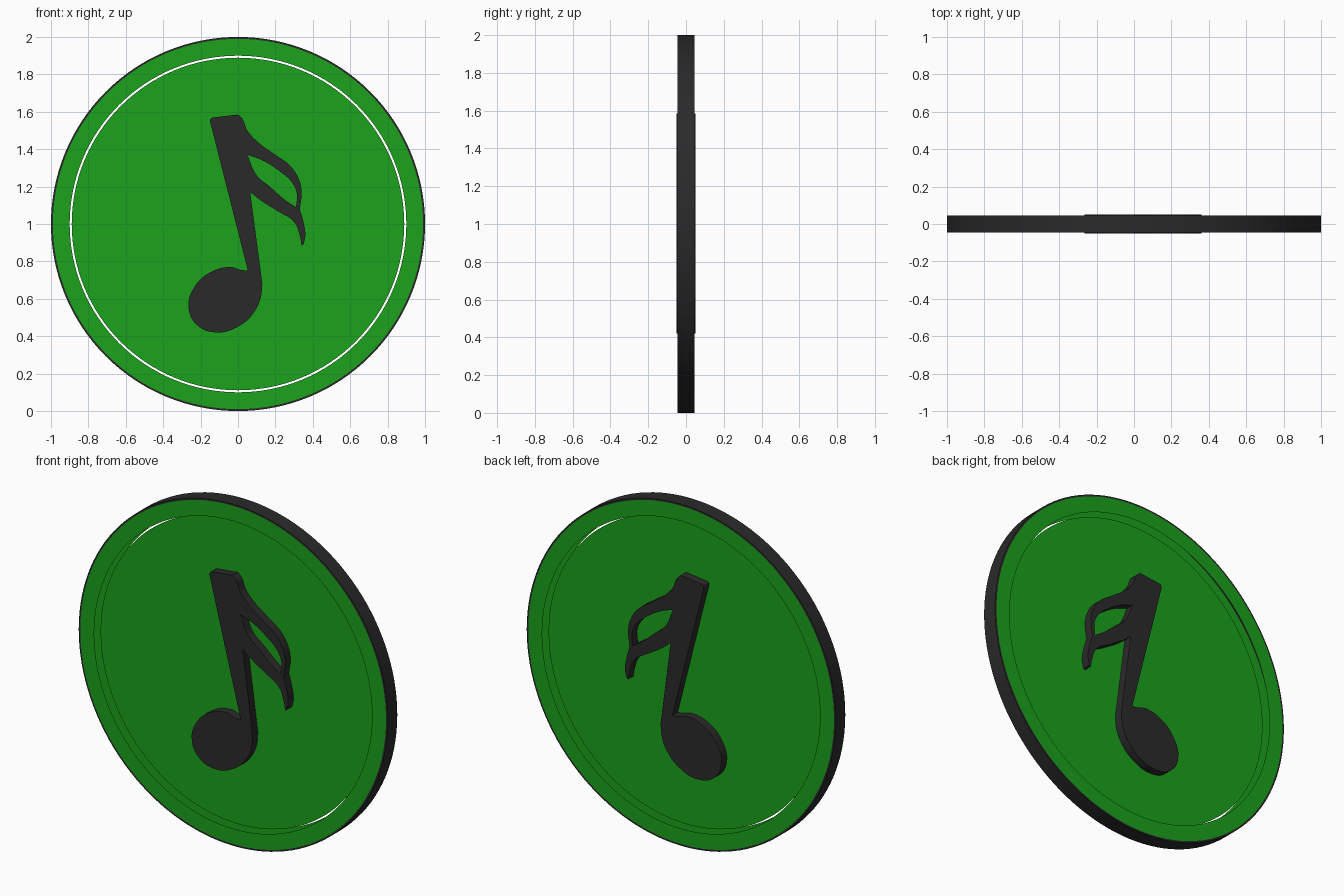
import bpy
import bmesh
from math import pi
from mathutils import Matrix, Vector

default_cube = bpy.data.objects.get("Cube")
if default_cube:
    bpy.data.objects.remove(default_cube, do_unlink=True)


def make_material(name, red, green, blue):
    material = bpy.data.materials.new(name)
    material.use_nodes = True
    colour = (red, green, blue, 1)
    material.diffuse_color = colour
    material.node_tree.nodes["Principled BSDF"].inputs["Base Color"].default_value = colour
    return material


def add_object(name, mesh, *materials):
    for material in materials:
        mesh.materials.append(material)
    obj = bpy.data.objects.new(name, mesh)
    bpy.context.collection.objects.link(obj)
    bpy.ops.object.select_all(action="DESELECT")
    obj.select_set(True)
    bpy.context.view_layer.objects.active = obj
    bpy.ops.object.shade_smooth_by_angle()
    return obj


leaf_green = make_material("leaf_green", 0.011, 0.36, 0.011)
charcoal = make_material("charcoal", 0.023, 0.023, 0.023)

SEGMENTS = 128
CENTRE = Vector((0, 0, 1))
STAND_UP = Matrix.Rotation(pi / 2, 4, "X")

# Outer ring: two green bands joined by a charcoal rim, open on the inside
HALF = 0.045
INNER, RIM, OUTER = 0.9, 0.99, 1.0
profile = [(INNER, -HALF), (RIM, -HALF), (OUTER, -HALF),
           (OUTER, HALF), (RIM, HALF), (INNER, HALF)]
bm = bmesh.new()
verts = [bm.verts.new((r, y, 0)) for r, y in profile]
edges = [bm.edges.new(pair) for pair in zip(verts, verts[1:])]
bmesh.ops.spin(bm, geom=verts + edges, cent=(0, 0, 0), axis=(0, 1, 0),
               angle=2 * pi, steps=SEGMENTS, use_merge=True)
bmesh.ops.remove_doubles(bm, verts=bm.verts, dist=0.0001)
bmesh.ops.recalc_face_normals(bm, faces=bm.faces)
for face in bm.faces:
    middle = face.calc_center_median()
    face.material_index = int(Vector((middle.x, middle.z)).length > RIM)
bmesh.ops.translate(bm, verts=bm.verts, vec=CENTRE)
ring_mesh = bpy.data.meshes.new("outer_ring")
bm.to_mesh(ring_mesh)
bm.free()
add_object("outer_ring", ring_mesh, leaf_green, charcoal)

# Thin inner disc, separated from the ring by a narrow open gap
bm = bmesh.new()
bmesh.ops.create_cone(bm, cap_ends=True, segments=SEGMENTS, radius1=0.889,
                      radius2=0.889, depth=0.002,
                      matrix=Matrix.Translation(CENTRE) @ STAND_UP)
disc_mesh = bpy.data.meshes.new("inner_disc")
bm.to_mesh(disc_mesh)
bm.free()
add_object("inner_disc", disc_mesh, leaf_green)

# Musical note outline in hundredths of a unit; "c" marks a sharp corner
note_outline = [
    # stem top
    (-15, 155, "c"), (-14.5, 156.5), (-13, 157, "c"), (0, 158.5, "c"), (2.5, 156),
    # upper flag, then lower flag tip
    (5, 150), (11, 143.5), (20, 137), (28, 131), (32.5, 124), (34, 117),
    (33, 108, "c"), (35, 101), (36, 94), (35, 89, "c"), (34, 88.5, "c"),
    (33, 94), (30, 101), (21, 107), (13, 112), (6.5, 117, "c"),
    # note head
    (13, 68, "c"), (12, 60), (8, 52), (1.5, 46), (-10.5, 42), (-22, 46),
    (-26.5, 56), (-23.5, 66), (-16, 73.5), (-4, 77), (1.5, 75.5), (5.3, 75, "c"),
]
flag_hole = [
    (5, 137, "c"), (13, 134), (22.5, 128), (29, 122), (31.5, 116),
    (31, 109, "c"), (25, 113), (17, 120), (10, 126),
]


def add_spline(curve, points):
    spline = curve.splines.new("BEZIER")
    spline.bezier_points.add(len(points) - 1)
    spline.use_cyclic_u = True
    for knot, (x, z, *corner) in zip(spline.bezier_points, points):
        knot.co = (x / 100, z / 100, 0)
        kind = "VECTOR" if corner else "AUTO"
        knot.handle_left_type = knot.handle_right_type = kind


# Note is extruded through the disc so it stands proud on both sides
curve = bpy.data.curves.new("note_curve", "CURVE")
curve.dimensions = "2D"
curve.fill_mode = "BOTH"
curve.extrude = 0.05
curve.resolution_u = 6
add_spline(curve, note_outline)
add_spline(curve, flag_hole)
helper = bpy.data.objects.new("note_curve", curve)
bpy.context.collection.objects.link(helper)
bpy.context.view_layer.update()
evaluated = helper.evaluated_get(bpy.context.evaluated_depsgraph_get())
note_mesh = bpy.data.meshes.new_from_object(evaluated)
bpy.data.objects.remove(helper, do_unlink=True)

# Weld the caps to the sides and stand the note upright
bm = bmesh.new()
bm.from_mesh(note_mesh)
bmesh.ops.remove_doubles(bm, verts=bm.verts, dist=0.0001)
bmesh.ops.recalc_face_normals(bm, faces=bm.faces)
bmesh.ops.transform(bm, matrix=STAND_UP, verts=bm.verts)
bm.to_mesh(note_mesh)
bm.free()
add_object("musical_note", note_mesh, charcoal)
